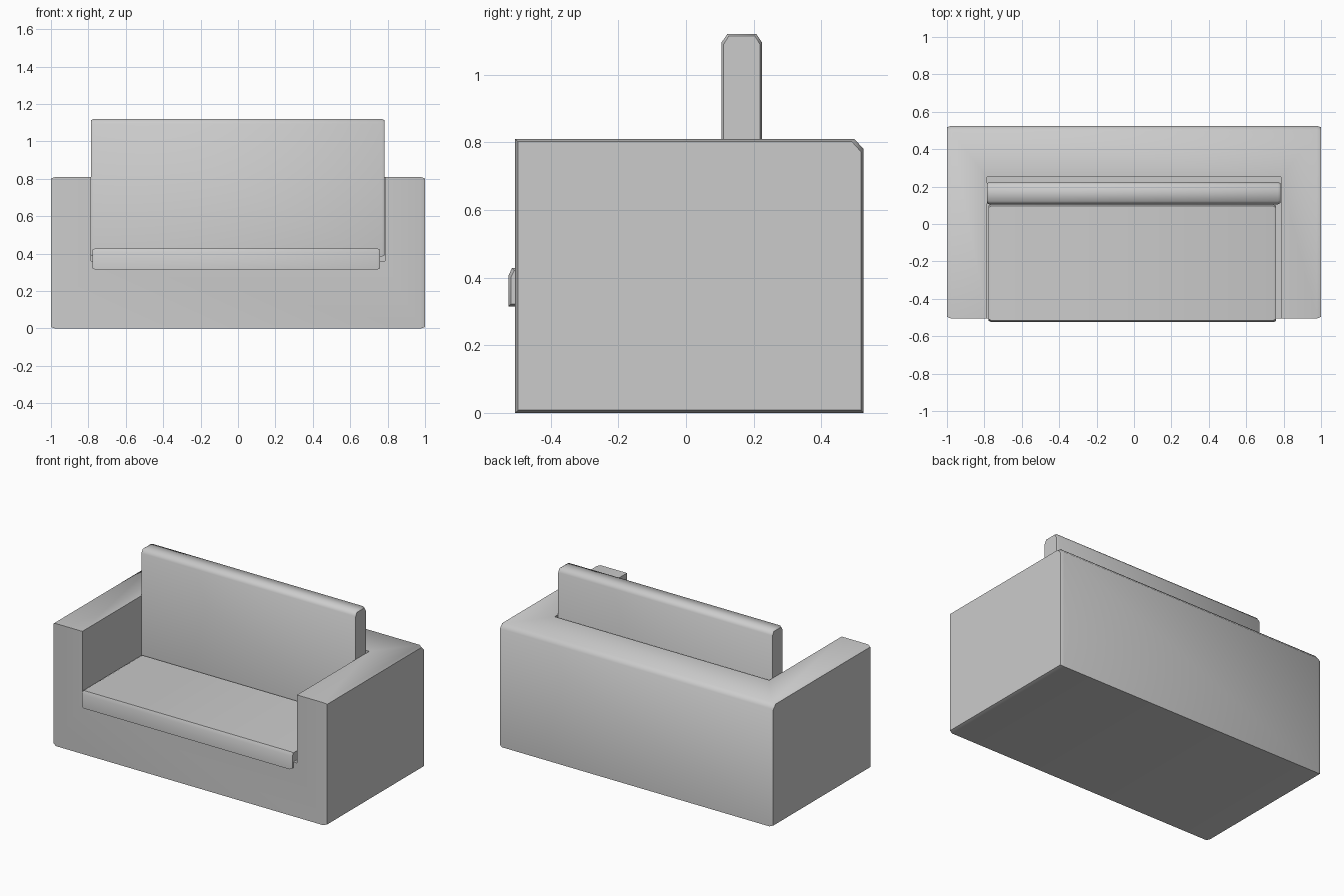
import bpy, bmesh

if "Cube" in bpy.data.objects:
    bpy.data.objects.remove(bpy.data.objects["Cube"])


def block(name, profile, x0, x1, c=0.0, cz=0.0):
    """Extrude a (y, z) side profile along x; the ends taper in by cz over a length c."""
    ys = [p[0] for p in profile]
    zs = [p[1] for p in profile]
    my, mz = (min(ys) + max(ys)) / 2, (min(zs) + max(zs)) / 2
    hy, hz = max(ys) - my, max(zs) - mz
    stations = [(x0, cz), (x0 + c, 0), (x1 - c, 0), (x1, cz)] if c else [(x0, 0), (x1, 0)]
    bm = bmesh.new()
    rings = [[bm.verts.new((x, my + (y - my) * (1 - i / hy), mz + (z - mz) * (1 - i / hz)))
              for y, z in profile] for x, i in stations]
    n = len(profile)
    for a, b in zip(rings, rings[1:]):
        for k in range(n):
            bm.faces.new((a[k], a[(k + 1) % n], b[(k + 1) % n], b[k]))
    bm.faces.new(rings[0])
    bm.faces.new(rings[-1])
    bmesh.ops.recalc_face_normals(bm, faces=bm.faces[:])
    mesh = bpy.data.meshes.new(name)
    bm.to_mesh(mesh)
    bm.free()
    obj = bpy.data.objects.new(name, mesh)
    bpy.context.collection.objects.link(obj)
    return obj


def select(obj):
    bpy.ops.object.select_all(action='DESELECT')
    obj.select_set(True)
    bpy.context.view_layer.objects.active = obj


def smooth(obj):
    select(obj)
    bpy.ops.object.shade_smooth_by_angle(angle=0.9)


# Sofa body: arms, base and rear in one block, chamfered along the top rear edge
frame = block("sofa_frame", [(-0.505, 0), (0.525, 0), (0.525, 0.78),
                             (0.498, 0.81), (-0.505, 0.81)], -1, 1, 0.022, 0.008)

# Recess between the arms, open to the front and top
cutter = block("recess_cutter", [(-1, 0.36), (0.25, 0.36), (0.25, 1.2), (-1, 1.2)], -0.785, 0.785)
cutter.hide_render = True
cut = frame.modifiers.new("recess", 'BOOLEAN')
cut.operation = 'DIFFERENCE'
cut.solver = 'EXACT'
cut.object = cutter
select(frame)
bpy.ops.object.modifier_apply(modifier=cut.name)
bpy.data.objects.remove(cutter)
smooth(frame)

# Seat cushion, overhanging the front a little
smooth(block("seat_cushion", [(-0.525, 0.315), (0.105, 0.315), (0.105, 0.408), (0.095, 0.428),
                              (-0.515, 0.428), (-0.525, 0.405)], -0.778, 0.76, 0.015, 0.007))

# Upright back cushion standing in the recess
smooth(block("back_cushion", [(0.105, 0.385), (0.225, 0.385), (0.225, 1.095), (0.208, 1.12),
                              (0.122, 1.12), (0.105, 1.095)], -0.785, 0.782, 0.012, 0.006))
